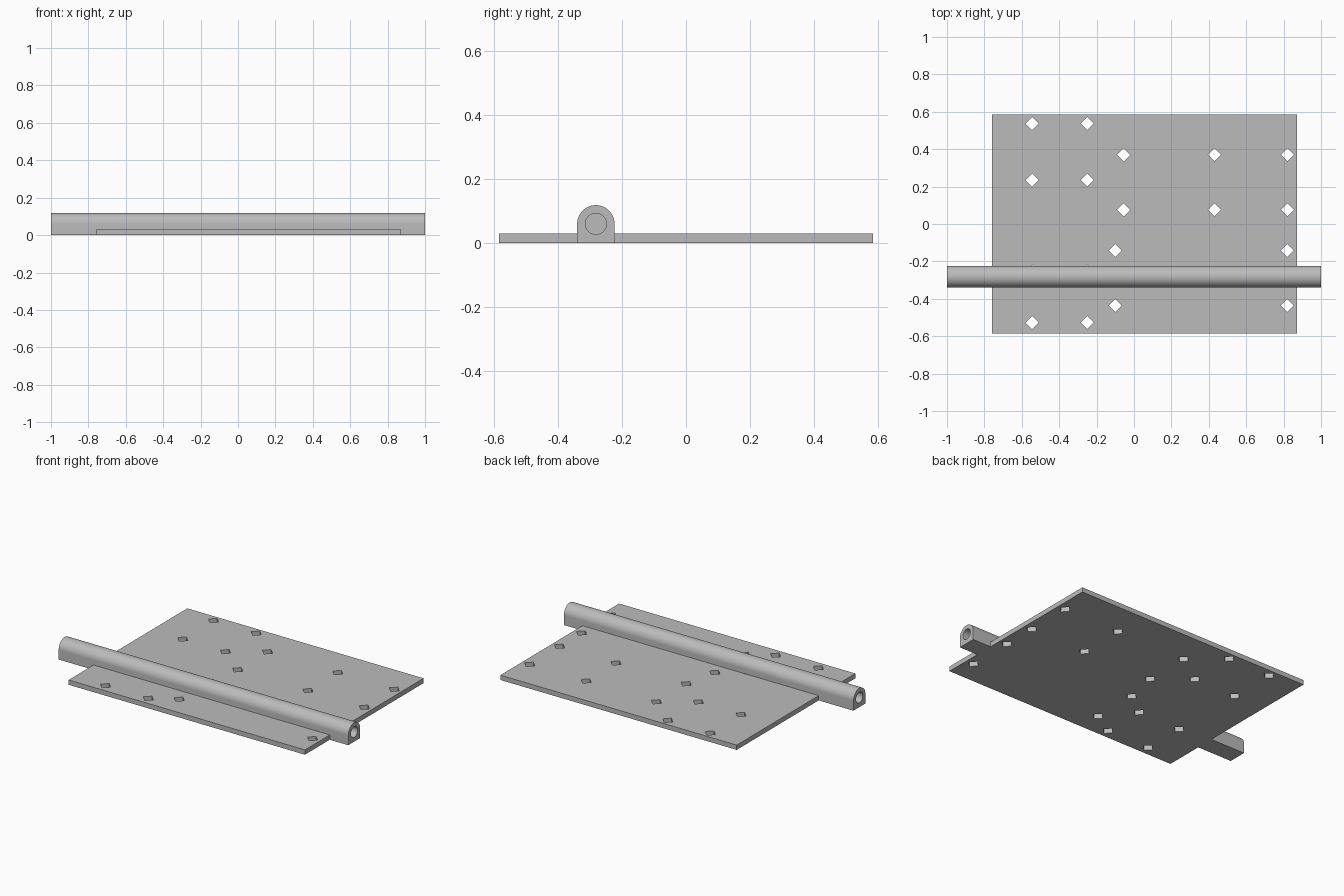
import bpy, bmesh, math
from mathutils import Matrix, Vector

old = bpy.data.objects.get("Cube")
if old:
    bpy.data.objects.remove(old, do_unlink=True)

grey = bpy.data.materials.new("plain grey")
grey.use_nodes = True
colour = (0.5, 0.5, 0.5, 1)
grey.diffuse_color = colour
grey.node_tree.nodes["Principled BSDF"].inputs["Base Color"].default_value = colour


def make(name, bm):
    bmesh.ops.recalc_face_normals(bm, faces=bm.faces)
    mesh = bpy.data.meshes.new(name)
    bm.to_mesh(mesh)
    bm.free()
    mesh.materials.append(grey)
    ob = bpy.data.objects.new(name, mesh)
    bpy.context.collection.objects.link(ob)
    return ob


def add_box(bm, lo, hi):
    lo, hi = Vector(lo), Vector(hi)
    m = Matrix.Translation((lo + hi) / 2) @ Matrix.Diagonal((*(hi - lo), 1))
    bmesh.ops.create_cube(bm, size=1, matrix=m)


def select(ob):
    bpy.ops.object.select_all(action='DESELECT')
    ob.select_set(True)
    bpy.context.view_layer.objects.active = ob


def cut(ob, cutter):
    mod = ob.modifiers.new("cut", 'BOOLEAN')
    mod.operation = 'DIFFERENCE'
    mod.solver = 'EXACT'
    mod.object = cutter
    select(ob)
    bpy.ops.object.modifier_apply(modifier=mod.name)


THICK = 0.03
TUBE_Y, TUBE_Z, TUBE_R = -0.282, 0.06, 0.0585
BORE_R, BORE_DEPTH = 0.033, 0.12

# Base plate
bm = bmesh.new()
add_box(bm, (-0.76, -0.585, 0), (0.872, 0.585, THICK))
plate = make("base_plate", bm)

# Tube housing: flat foot with a rounded top, swept along x
bm = bmesh.new()
profile = [(TUBE_Y - TUBE_R, 0), (TUBE_Y + TUBE_R, 0)]
for i in range(33):
    a = math.pi * i / 32
    profile.append((TUBE_Y + TUBE_R * math.cos(a), TUBE_Z + TUBE_R * math.sin(a)))
face = bm.faces.new([bm.verts.new((-1, y, z)) for y, z in profile])
swept = bmesh.ops.extrude_face_region(bm, geom=[face])["geom"]
bmesh.ops.translate(bm, vec=(2, 0, 0),
                    verts=[v for v in swept if isinstance(v, bmesh.types.BMVert)])
tube = make("tube_housing", bm)

# Blind bore at both tube ends
bm = bmesh.new()
for side in (-1, 1):
    m = Matrix.Translation((side, TUBE_Y, TUBE_Z)) @ Matrix.Rotation(math.pi / 2, 4, 'Y')
    bmesh.ops.create_cone(bm, cap_ends=True, segments=32, radius1=BORE_R,
                          radius2=BORE_R, depth=2 * BORE_DEPTH, matrix=m)
bores = make("bore_cutter", bm)
cut(tube, bores)

# Diamond mounting holes: each group is a grid of columns and rows
groups = [
    ((-0.545, -0.25), (0.537, 0.235, -0.254, -0.527)),
    ((-0.055, 0.43, 0.82), (0.37, 0.076)),
    ((-0.1, 0.82), (-0.142, -0.436)),
]
bm = bmesh.new()
for xs, ys in groups:
    for x in xs:
        for y in ys:
            bmesh.ops.create_cone(bm, cap_ends=True, segments=4, radius1=0.035,
                                  radius2=0.035, depth=0.06,
                                  matrix=Matrix.Translation((x, y, THICK + 0.001 - 0.03)))
holes = make("hole_cutter", bm)
cut(plate, holes)
cut(tube, holes)

for helper in (bores, holes):
    bpy.data.objects.remove(helper, do_unlink=True)

select(tube)
bpy.ops.object.shade_smooth_by_angle(angle=math.radians(30))
